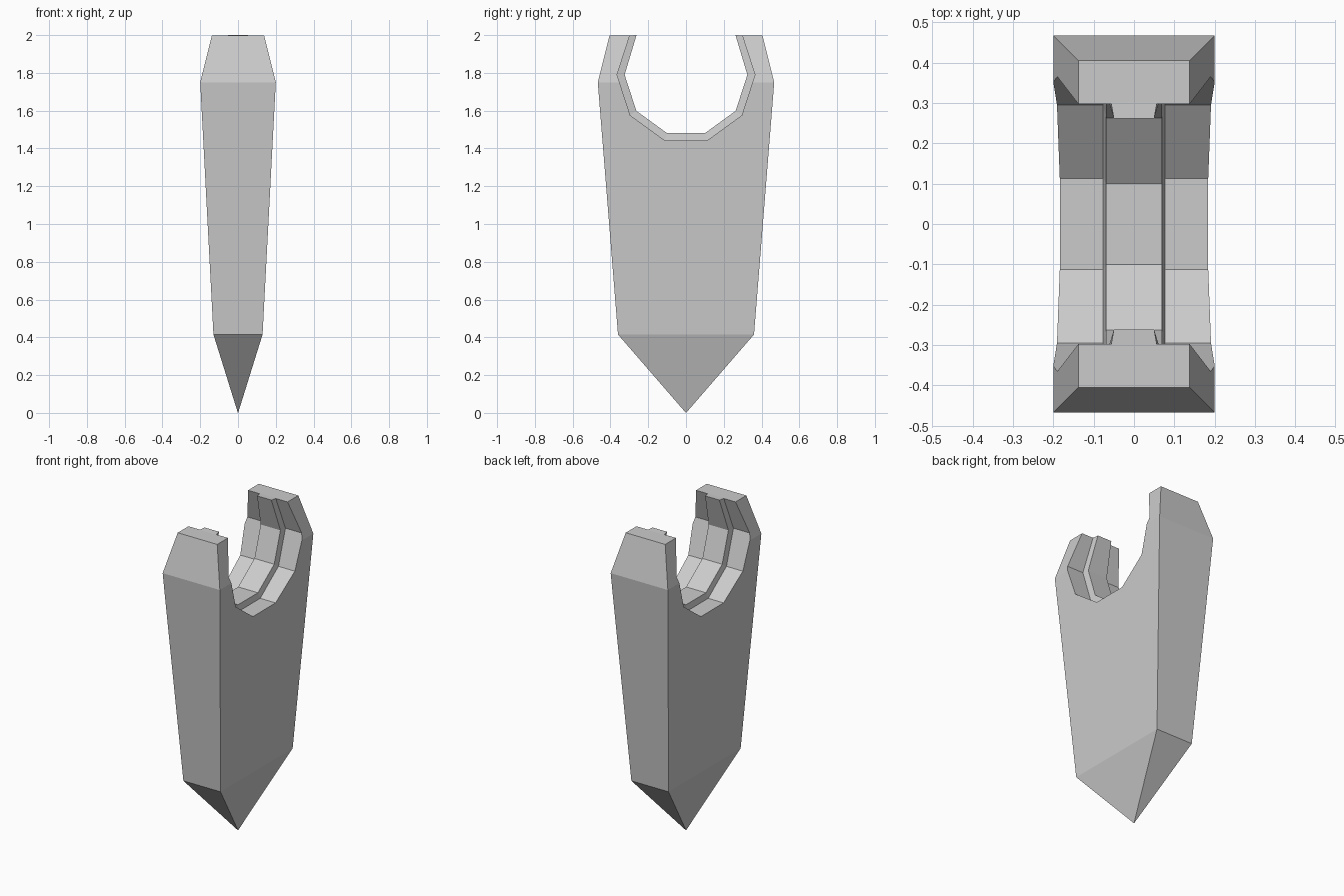
import bpy, bmesh
from math import sin, cos, radians

cube = bpy.data.objects.get("Cube")
if cube:
    bpy.data.objects.remove(cube, do_unlink=True)

grey = bpy.data.materials.new("plain grey")
grey.use_nodes = True
colour = (0.6, 0.6, 0.6, 1)
grey.diffuse_color = colour
grey.node_tree.nodes["Principled BSDF"].inputs["Base Color"].default_value = colour

CENTRE_Z = 1.79


def loft(name, rings):
    """Join matching rings of points into one closed, flat-shaded solid."""
    bm = bmesh.new()
    loops = [[bm.verts.new(p) for p in ring] for ring in rings]
    n = len(loops[0])
    for a, b in zip(loops, loops[1:]):
        for i in range(n):
            j = (i + 1) % n
            bm.faces.new((a[i], a[j], b[j], b[i]))
    bm.faces.new(loops[0])
    bm.faces.new(loops[-1])
    bmesh.ops.remove_doubles(bm, verts=bm.verts, dist=0.0001)
    bmesh.ops.recalc_face_normals(bm, faces=bm.faces)
    mesh = bpy.data.meshes.new(name)
    bm.to_mesh(mesh)
    bm.free()
    mesh.materials.append(grey)
    obj = bpy.data.objects.new(name, mesh)
    bpy.context.collection.objects.link(obj)
    return obj


def rectangle(x, y, z):
    return [(-x, -y, z), (x, -y, z), (x, y, z), (-x, y, z)]


def arc(radius):
    """Lower half of a ten-sided ring, from front to back."""
    return [(radius * cos(radians(a)), CENTRE_Z + radius * sin(radians(a)))
            for a in range(-180, 1, 36)]


# Tapered, pointed body with a chamfered top
body = loft("body", [rectangle(0.0005, 0.0005, 0.0), rectangle(0.13, 0.36, 0.415),
                     rectangle(0.2, 0.467, 1.75), rectangle(0.138, 0.405, 1.998)])

# Faceted cradle cut through the top
outline = [(-0.297, 2.0), *arc(0.365), (0.297, 2.0), (0.29, 2.1), (-0.29, 2.1)]
cutter = loft("cradle_cutter", [[(x, y, z) for y, z in outline] for x in (-0.5, 0.5)])
cutter.hide_render = True
cut = body.modifiers.new("cradle", "BOOLEAN")
cut.operation = "DIFFERENCE"
cut.solver = "EXACT"
cut.object = cutter
bpy.context.view_layer.objects.active = body
bpy.ops.object.modifier_apply(modifier=cut.name)
bpy.data.objects.remove(cutter, do_unlink=True)

# Raised rib lining the cradle, narrowing at both tips
outer = [(-0.302, 1.998), *arc(0.369), (0.302, 1.998)]
inner = [(-0.262, 2.0), *arc(0.325), (0.262, 2.0)]
sections = []
for i, ((yo, zo), (yi, zi)) in enumerate(zip(outer, inner)):
    tip = i in (0, len(outer) - 1)
    wide, narrow = (0.057, 0.05) if tip else (0.077, 0.069)
    sections.append([(-wide, yo, zo), (wide, yo, zo), (narrow, yi, zi), (-narrow, yi, zi)])
loft("cradle_rib", sections)
